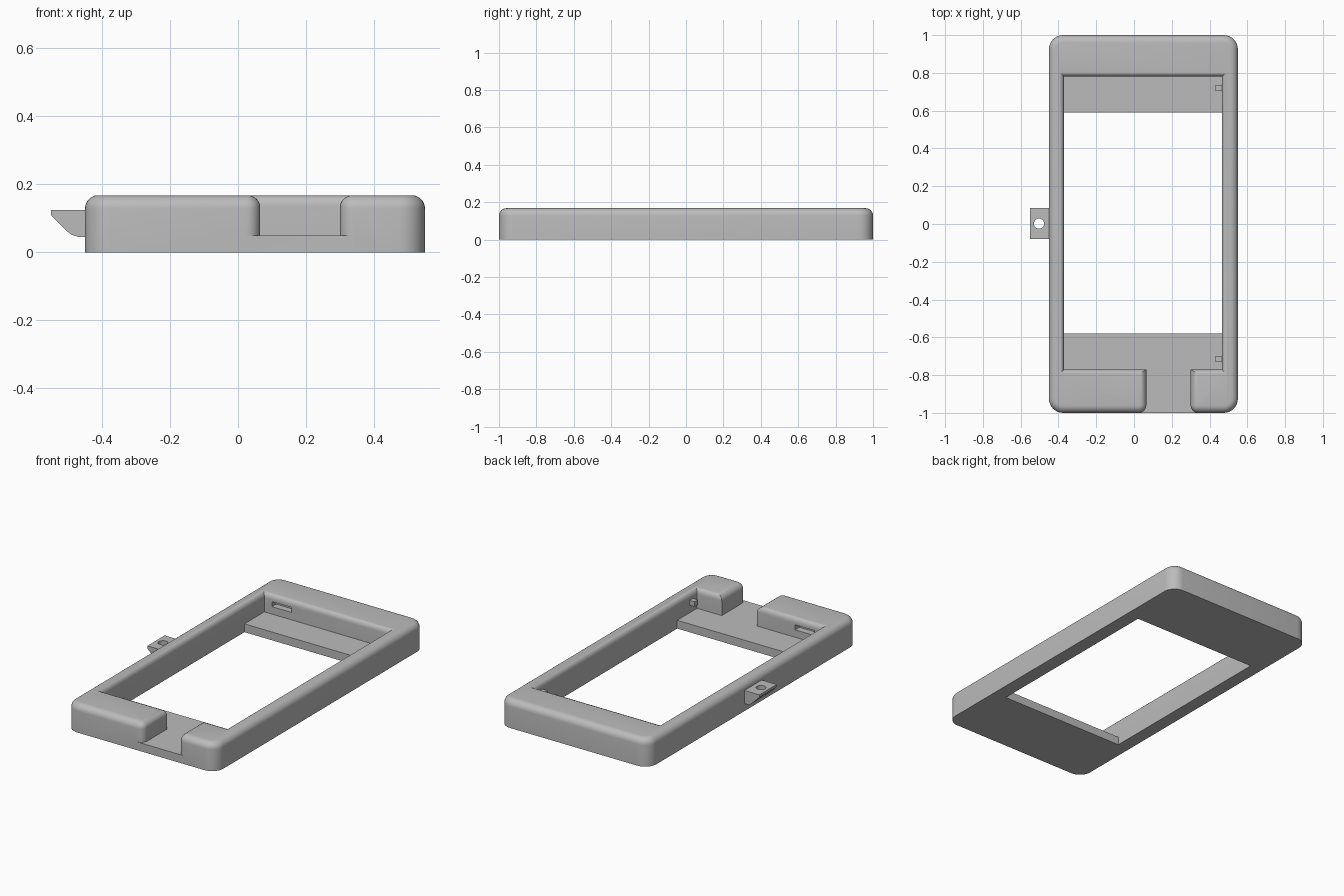
import bpy, bmesh, math
from mathutils import Vector

cube = bpy.data.objects.get("Cube")
if cube:
    bpy.data.objects.remove(cube, do_unlink=True)

grey = bpy.data.materials.new("plain grey")
grey.use_nodes = True
COLOUR = (0.5, 0.5, 0.5, 1)
grey.diffuse_color = COLOUR
grey.node_tree.nodes["Principled BSDF"].inputs["Base Color"].default_value = COLOUR

# Main sizes
LEFT, RIGHT, END, TOP = -0.45, 0.55, 1.0, 0.168
IN_L, IN_R, IN_F, IN_B = -0.37, 0.465, -0.77, 0.78
NOTCH_L, NOTCH_R, FLOOR = 0.065, 0.30, 0.05


def prism(name, points, axis, start, end):
    """Extrude a closed outline along an axis; outline is in the other two axes."""
    bm = bmesh.new()
    place = {"z": lambda p, h: (p[0], p[1], h), "y": lambda p, h: (p[0], h, p[1])}[axis]
    face = bm.faces.new([bm.verts.new(place(p, start)) for p in points])
    geom = bmesh.ops.extrude_face_region(bm, geom=[face])["geom"]
    moved = [g for g in geom if isinstance(g, bmesh.types.BMVert)]
    shift = Vector(place((0, 0), end - start))
    bmesh.ops.translate(bm, verts=moved, vec=shift)
    bmesh.ops.recalc_face_normals(bm, faces=bm.faces)
    mesh = bpy.data.meshes.new(name)
    bm.to_mesh(mesh)
    bm.free()
    mesh.materials.append(grey)
    obj = bpy.data.objects.new(name, mesh)
    bpy.context.collection.objects.link(obj)
    return obj


def box(name, x0, x1, y0, y1, z0, z1):
    return prism(name, [(x0, y0), (x1, y0), (x1, y1), (x0, y1)], "z", z0, z1)


def rounded(corners, steps=8):
    """Outline from (x, y, radius) right-angled corners."""
    out = []
    for i, (x, y, r) in enumerate(corners):
        c = Vector((x, y))
        if r == 0:
            out.append(c)
            continue
        a = (Vector(corners[i - 1][:2]) - c).normalized() * r
        b = (Vector(corners[(i + 1) % len(corners)][:2]) - c).normalized() * r
        for k in range(steps + 1):
            t = math.pi / 2 * k / steps
            out.append(c + a * (1 - math.sin(t)) + b * (1 - math.cos(t)))
    return out


def activate(obj):
    bpy.ops.object.select_all(action="DESELECT")
    obj.select_set(True)
    bpy.context.view_layer.objects.active = obj


def combine(target, other, operation):
    activate(target)
    mod = target.modifiers.new("combine", "BOOLEAN")
    mod.operation, mod.object, mod.solver = operation, other, "EXACT"
    bpy.ops.object.modifier_apply(modifier=mod.name)
    bpy.data.objects.remove(other, do_unlink=True)


# Frame wall, open at the front notch
frame = prism("frame", rounded([
    (NOTCH_R, -END, 0.04), (RIGHT, -END, 0.075), (RIGHT, END, 0.075),
    (LEFT, END, 0.075), (LEFT, -END, 0.075), (NOTCH_L, -END, 0.04),
    (NOTCH_L, IN_F, 0), (IN_L, IN_F, 0), (IN_L, IN_B, 0),
    (IN_R, IN_B, 0), (IN_R, IN_F, 0), (NOTCH_R, IN_F, 0)]), "z", 0, TOP)

# Rounded top edges, tighter around the inside
mesh = frame.data
weights = mesh.attributes.new("bevel_weight_edge", "FLOAT", "EDGE")
for e in mesh.edges:
    a, b = (mesh.vertices[i].co for i in e.vertices)
    if min(a.z, b.z) > TOP - 0.001:
        inside = all(p.x > IN_L - 0.01 and p.x < IN_R + 0.01 and
                     p.y > IN_F - 0.01 and p.y < IN_B + 0.01 for p in (a, b))
        weights.data[e.index].value = 0.62 if inside else 1
activate(frame)
bevel = frame.modifiers.new("round_over", "BEVEL")
bevel.limit_method, bevel.width, bevel.segments = "WEIGHT", 0.039, 6
bpy.ops.object.modifier_apply(modifier=bevel.name)

# Ledges and notch floor
combine(frame, box("rear_ledge", IN_L - 0.03, IN_R + 0.03, 0.59, 0.82, 0, FLOOR), "UNION")
combine(frame, box("front_ledge", IN_L - 0.03, IN_R + 0.03, -0.82, -0.58, 0, FLOOR), "UNION")
combine(frame, box("notch_floor", 0.02, 0.345, -END, -0.7, 0, FLOOR), "UNION")

# Clip slots in the end walls, and pegs on the left wall
for y in (IN_F, IN_B):
    combine(frame, box("slot", -0.32, -0.19, y - 0.04, y + 0.04, 0.095, 0.125), "DIFFERENCE")
for y in (-0.715, 0.72):
    combine(frame, box("peg", 0.432, 0.48, y - 0.016, y + 0.016, 0.095, 0.125), "UNION")

# Side tab with a screw hole
tab = prism("side_tab", [(-0.55, 0.125), (-0.55, 0.11), (-0.5, 0.06), (-0.488, 0.051),
                         (-0.47, 0.046), (-0.445, 0.045), (-0.445, 0.125)],
            "y", -0.08, 0.085)
circle = [(-0.503 + 0.027 * math.cos(k * math.pi / 16),
           0.002 + 0.027 * math.sin(k * math.pi / 16)) for k in range(32)]
combine(tab, prism("hole", circle, "z", 0, 0.2), "DIFFERENCE")

for obj in (frame, tab):
    activate(obj)
    bpy.ops.object.shade_smooth_by_angle(angle=math.radians(30))
